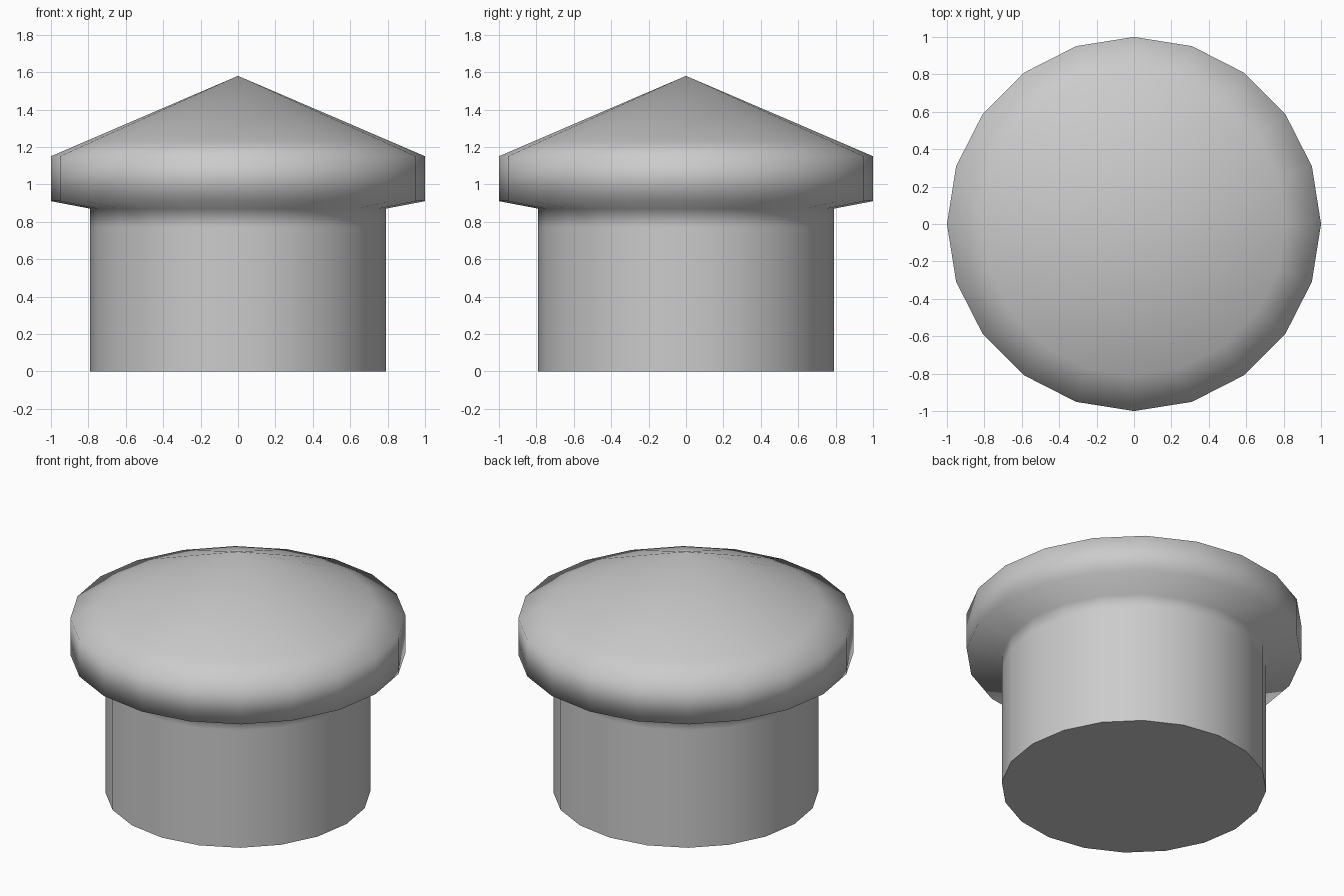
import bpy, bmesh, math

if "Cube" in bpy.data.objects:
    bpy.data.objects.remove(bpy.data.objects["Cube"])

SIDES = 20

# Half profile (radius, height) from foot to just below the peak
PROFILE = [(0.79, 0.0), (0.79, 0.77), (0.79, 0.87),   # stem
           (1.0, 0.91), (1.0, 1.15),                  # cap rim
           (0.81, 1.232)]                             # start of cone
PEAK = 1.58


def lathe(name, profile, peak):
    bm = bmesh.new()
    rings = []
    for r, z in profile:
        rings.append([bm.verts.new((r * math.cos(2 * math.pi * i / SIDES),
                                    r * math.sin(2 * math.pi * i / SIDES), z))
                      for i in range(SIDES)])
    # Side walls
    for lo, hi in zip(rings, rings[1:]):
        for i in range(SIDES):
            j = (i + 1) % SIDES
            bm.faces.new((lo[i], lo[j], hi[j], hi[i]))
    # Conical top
    tip = bm.verts.new((0, 0, peak))
    for i in range(SIDES):
        bm.faces.new((rings[-1][i], rings[-1][(i + 1) % SIDES], tip))
    for f in bm.faces:
        f.smooth = True
    # Flat base with a sharp edge
    base = bm.faces.new(rings[0][::-1])
    base.smooth = False
    for e in base.edges:
        e.smooth = False
    bm.normal_update()
    mesh = bpy.data.meshes.new(name)
    bm.to_mesh(mesh)
    bm.free()
    obj = bpy.data.objects.new(name, mesh)
    bpy.context.collection.objects.link(obj)
    return obj


lathe("capped_stem", PROFILE, PEAK)
